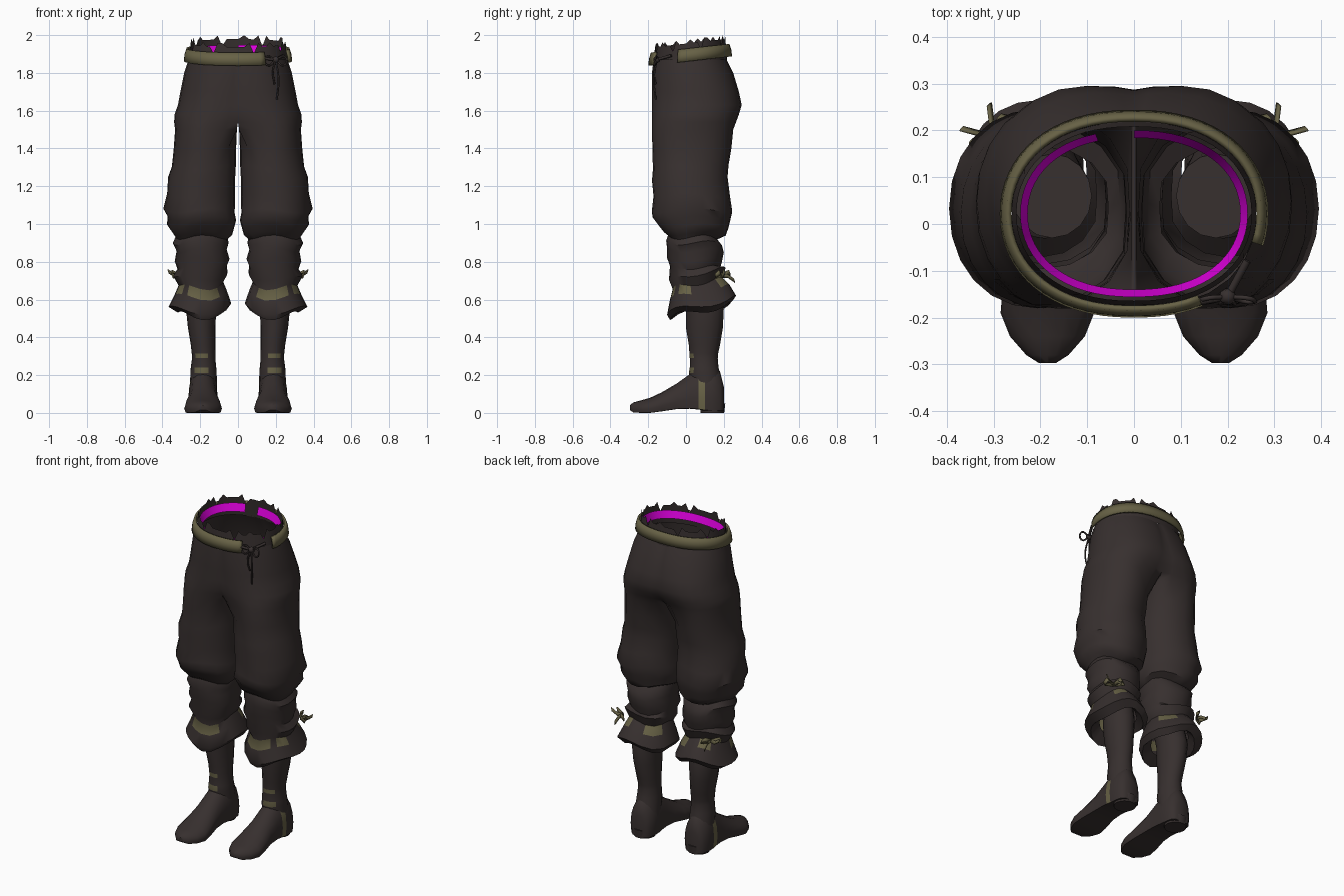
import bpy, bmesh, math
from mathutils import Vector

default_cube = bpy.data.objects.get("Cube")
if default_cube:
    bpy.data.objects.remove(default_cube, do_unlink=True)


def material(name, colour):
    mat = bpy.data.materials.new(name)
    mat.use_nodes = True
    mat.diffuse_color = (*colour, 1)
    shader = next(n for n in mat.node_tree.nodes if n.type == 'BSDF_PRINCIPLED')
    shader.inputs["Base Color"].default_value = (*colour, 1)
    shader.inputs["Roughness"].default_value = 0.9
    return mat


CLOTH = material("dark brown cloth", (0.038, 0.029, 0.028))
OLIVE = material("olive fabric", (0.135, 0.12, 0.06))
LINING = material("magenta lining", (0.7, 0, 0.7))


def finish(name, bm, mats, mirror=False, thickness=0):
    bmesh.ops.recalc_face_normals(bm, faces=bm.faces)
    mesh = bpy.data.meshes.new(name)
    bm.to_mesh(mesh)
    bm.free()
    obj = bpy.data.objects.new(name, mesh)
    bpy.context.collection.objects.link(obj)
    for mat in mats:
        mesh.materials.append(mat)
    bpy.ops.object.select_all(action='DESELECT')
    obj.select_set(True)
    bpy.context.view_layer.objects.active = obj
    bpy.ops.object.shade_smooth_by_angle(angle=math.radians(45))
    if thickness:
        solid = obj.modifiers.new("thickness", 'SOLIDIFY')
        solid.thickness = thickness
        solid.offset = 0
    if mirror:
        obj.modifiers.new("other side", 'MIRROR')
    return obj


def loft(name, rings, mats, closed=True, caps=(), accent=None, keep=None, **options):
    """Skin rings of points; accent and keep are rules on (row, segment)."""
    bm = bmesh.new()
    rows = [[bm.verts.new(p) for p in ring] for ring in rings]
    count = len(rows[0])
    for r in range(len(rows) - 1):
        for s in range(count if closed else count - 1):
            t = (s + 1) % count
            quad = (rows[r][s], rows[r][t], rows[r + 1][t], rows[r + 1][s])
            if keep and not keep(r, s, quad):
                continue
            face = bm.faces.new(quad)
            if accent and accent(r, s):
                face.material_index = 1
    for end in caps:
        bm.faces.new(rows[end])
    loose = [v for v in bm.verts if not v.link_faces]
    bmesh.ops.delete(bm, geom=loose, context='VERTS')
    return finish(name, bm, mats, **options)


# Trousers: height, inner x, outer x, front y, back y
TROUSER_ROWS = [
    (1.87, 0, .262, -.172, .215), (1.8, 0, .285, -.18, .25),
    (1.7, 0, .305, -.18, .28), (1.63, 0, .318, -.18, .295),
    (1.58, 0, .336, -.18, .28), (1.54, 0, .338, -.18, .265),
    (1.5, .006, .333, -.18, .25), (1.4, .01, .34, -.178, .24),
    (1.3, .012, .35, -.175, .225), (1.24, .016, .37, -.18, .22),
    (1.15, .015, .375, -.172, .232), (1.07, .018, .395, -.18, .245),
    (1.03, .01, .372, -.178, .235), (.99, .02, .376, -.15, .225),
    (.95, .03, .345, -.12, .21), (.93, .055, .33, -.095, .165),
    (.9, .05, .345, -.105, .19), (.86, .06, .325, -.1, .2),
    (.81, .045, .335, -.1, .19), (.77, .06, .32, -.085, .18),
    (.74, .055, .342, -.09, .21), (.69, .08, .315, -.07, .19),
    (.64, .06, .335, -.085, .23), (.57, .036, .368, -.1, .265),
    (.54, .06, .32, -.085, .235), (.58, .1, .28, -.03, .2),
]
OUTER, INNER = 12, 8


def trouser_ring(row):
    z, inside, outside, front, back = row
    pelvis = z > 1.45
    blend = min(1, (1.87 - z) / 0.37)
    cx = 0.05 + 0.12 * blend ** 2 if pelvis else (inside + outside) / 2
    power = 0.1 if z > 1.56 else 0.35 if z > 1.52 else 0.65 if pelvis else 0.9
    cy, ry = (front + back) / 2, (back - front) / 2
    ring = []
    for i in range(OUTER + INNER):
        if i <= OUTER:
            a = math.pi * (i / OUTER - 0.5)
            x, k = cx + (outside - cx) * abs(math.cos(a)) ** 0.95, 0.95
        else:
            a = math.pi * ((i - OUTER) / INNER + 0.5)
            reach = min(1, abs(math.cos(a)) * (1.6 if pelvis else 1.05))
            x, k = cx - (cx - inside) * reach, power
        s = math.sin(a)
        y = cy + ry * math.copysign(abs(s) ** k, s) if abs(s) > 0.001 else cy
        height = z
        if z < 1.35:     # slanted, uneven folds
            height += 0.012 * math.sin(3 * a + 7 * z)
        if z < 0.76:     # cuff hangs lower at the front
            height += 0.2 * (y - 0.08) - 0.006 * math.sin(3 * a)
        ring.append((x, y, height))
    return ring


band_row = next(i for i, row in enumerate(TROUSER_ROWS) if row[0] == .69)
BAND_PATCHES = {0, 1, 3, 4, 9, 10, 13, 14, 18, 19}
loft("trousers", [trouser_ring(r) for r in TROUSER_ROWS], [CLOTH, OLIVE],
     accent=lambda r, s: r == band_row and s in BAND_PATCHES,
     keep=lambda r, s, quad: any(v.co.x > 0.0001 for v in quad), mirror=True)


# Waist: notched top edge, lining and belt share one oval
STEPS = 64


def waist(i, grow, z):
    a = math.tau * i / STEPS
    c, s = math.cos(a), math.sin(a)
    x = (0.255 + grow) * math.copysign(abs(c) ** 0.88, c)
    y = 0.022 + (0.19 + grow) * math.copysign(abs(s) ** 0.95, s)
    slope = (y + 0.18) / 0.4
    return Vector((x, y, z + 0.045 * slope))


def crown_top(i):
    return 1.9 if i % 8 == 3 else 1.935 + 0.02 * (i % 8 == 4 or i % 5 == 0)


loft("waistband", [[waist(i, 0.006, 1.82) for i in range(STEPS)],
                   [waist(i, -0.004, crown_top(i)) for i in range(STEPS)]], [CLOTH])
loft("waist_lining", [[waist(i, -0.028, 1.86) for i in range(STEPS)],
                      [waist(i, -0.012, 1.905) for i in range(STEPS)]], [LINING],
     keep=lambda r, s, quad: not 16 <= s <= 18)


def belted(r, s, quad):
    return not any(v.co.x > 0.15 and v.co.y < -0.06 for v in quad)


loft("belt", [[waist(i, g, z) for i in range(STEPS)]
              for z, g in ((1.84, .026), (1.875, .022), (1.906, .012))],
     [OLIVE], keep=belted, thickness=0.012)


# Cords tied at the front of the waist
def cord(name, points, radius=0.005):
    data = bpy.data.curves.new(name, 'CURVE')
    data.dimensions = '3D'
    data.bevel_depth = radius
    data.bevel_resolution = 1
    data.resolution_u = 4
    data.use_fill_caps = True
    spline = data.splines.new('BEZIER')
    spline.bezier_points.add(len(points) - 1)
    for bp, p in zip(spline.bezier_points, points):
        bp.co = p
        bp.handle_left_type = bp.handle_right_type = 'AUTO'
    data.materials.append(CLOTH)
    obj = bpy.data.objects.new(name, data)
    bpy.context.collection.objects.link(obj)


knot = Vector((0.2, -0.155, 1.87))
for side, drop in ((-1, 0.13), (1, 0.21)):
    cord("hanging_cord", [knot, knot + Vector((side * .015, -.015, -drop / 2)),
                          knot + Vector((side * .006, -.005, -drop))])
    cord("cord_loop", [knot, knot + Vector((side * .05, -.005, .015)),
                       knot + Vector((side * .045, -.012, -.03)), knot])
    cord("lacing_cord", [knot, waist(55 + 4 * side, 0.015, 1.88)], 0.008)
bm = bmesh.new()
bmesh.ops.create_icosphere(bm, subdivisions=1, radius=0.02)
bmesh.ops.translate(bm, verts=bm.verts, vec=knot)
finish("cord_knot", bm, [CLOTH])


# Ribbon bows at the back of each cuff
def ribbon(name, points, width):
    up = Vector((0.3, -0.3, 1)).normalized() * width / 2
    loft(name, [[Vector(p) - up for p in points], [Vector(p) + up for p in points]],
         [OLIVE], closed=False, mirror=True, thickness=0.006)


bow = Vector((0.3, 0.185, 0.725))
along = Vector((0.75, -0.65, 0))
out = Vector((0.65, 0.75, 0))
for side in (-1, 1):
    ribbon("bow_loop", [bow, bow + side * 0.04 * along + 0.025 * out + Vector((0, 0, .02)),
                        bow + side * 0.055 * along + 0.01 * out, bow], 0.025)
    ribbon("bow_tail", [bow, bow + side * 0.02 * along + 0.03 * out,
                        bow + side * 0.04 * along + 0.06 * out + Vector((0, 0, side * .025))], 0.022)


# Boot shafts: height, inner x, outer x, front y, back y
SHAFT_ROWS = [
    (.78, .09, .26, -.03, .15), (.55, .115, .275, 0, .2), (.45, .12, .265, 0, .195),
    (.36, .12, .25, .015, .18), (.315, .12, .245, .018, .17), (.29, .12, .243, .02, .168),
    (.24, .115, .25, .02, .172), (.21, .113, .252, .015, .18), (.12, .11, .255, .04, .19),
]
SIDES = 16


def shaft_ring(row):
    z, x0, x1, y0, y1 = row
    angles = [math.tau * i / SIDES - math.pi / 2 for i in range(SIDES)]
    return [((x0 + x1) / 2 + (x1 - x0) / 2 * math.cos(a),
             (y0 + y1) / 2 + (y1 - y0) / 2 * math.sin(a), z) for a in angles]


loft("boot_shaft", [shaft_ring(r) for r in SHAFT_ROWS], [CLOTH, OLIVE], caps=(0,),
     accent=lambda r, s: r in (4, 6) and s in (0, 1, SIDES - 1), mirror=True)

# Feet: y, half width, sole height, top height
FOOT_ROWS = [
    (.2, .045, .01, .14), (.18, .068, .01, .22), (.135, .077, .01, .25),
    (.1, .078, .012, .25), (.065, .077, .018, .235), (.02, .076, .022, .205),
    (-.05, .08, .02, .155), (-.13, .095, .008, .108), (-.19, .1, 0, .08),
    (-.24, .08, 0, .066), (-.28, .045, .003, .055), (-.297, .018, .015, .04),
]


def foot_ring(row):
    y, half, low, high = row
    ring = []
    for i in range(SIDES):
        a = math.tau * i / SIDES
        rise = max(0, (math.sin(a) + 0.4) / 1.4)
        ring.append((0.185 + half * math.cos(a), y, low + (high - low) * rise))
    return ring


loft("boot_foot", [foot_ring(r) for r in FOOT_ROWS], [CLOTH, OLIVE], caps=(0, -1),
     accent=lambda r, s: r == 3 and s in (0, 1, 2, SIDES - 1), mirror=True)

# Boot heels
bm = bmesh.new()
bmesh.ops.create_cone(bm, cap_ends=True, segments=SIDES, radius1=.062, radius2=.068, depth=.05)
bmesh.ops.translate(bm, verts=bm.verts, vec=(0.185, 0.14, 0.025))
finish("boot_heel", bm, [CLOTH], mirror=True)
